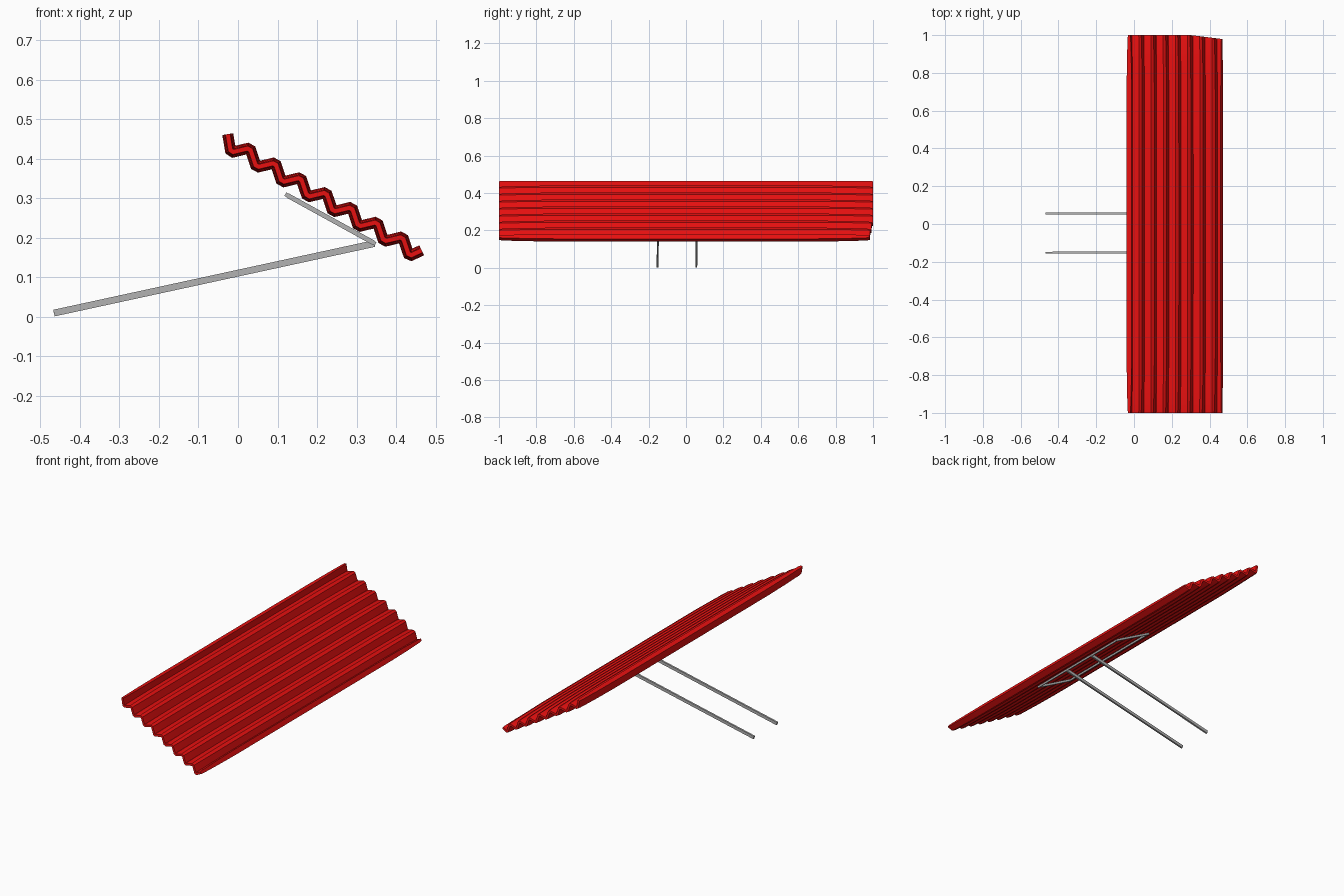
import bpy, bmesh
from mathutils import Vector

if "Cube" in bpy.data.objects:
    bpy.data.objects.remove(bpy.data.objects["Cube"])


def material(name, color):
    m = bpy.data.materials.new(name)
    m.diffuse_color = (*color, 1)
    m.use_nodes = True
    m.node_tree.nodes["Principled BSDF"].inputs["Base Color"].default_value = m.diffuse_color
    return m


RED = material("red_paint", (0.8, 0.005, 0.005))
GREY = material("grey_metal", (0.45, 0.45, 0.45))


def finish(bm, name, mat):
    bmesh.ops.recalc_face_normals(bm, faces=bm.faces)
    me = bpy.data.meshes.new(name)
    bm.to_mesh(me)
    bm.free()
    me.materials.append(mat)
    ob = bpy.data.objects.new(name, me)
    bpy.context.collection.objects.link(ob)
    return ob


# Corrugated sheet: zigzag centre line in x, z with softened corners
zigzag = [Vector((-0.026, 0.462)), Vector((-0.018, 0.4155))]
for k in range(7):
    dx, dz = 0.0645 * k, -0.0375 * k
    zigzag += [Vector((0.030 + dx, 0.427 + dz)), Vector((0.0465 + dx, 0.378 + dz))]
zigzag.append(Vector((0.465, 0.168)))
line = [zigzag[0]]
for a, b, c in zip(zigzag, zigzag[1:], zigzag[2:]):
    line += [b + (a - b).normalized() * 0.006, b + (c - b).normalized() * 0.006]
line.append(zigzag[-1])


def outline(half):
    """Closed outline at a given half thickness, using mitred offsets."""
    upper, lower = [], []
    for i, p in enumerate(line):
        d0 = (p - line[max(i - 1, 0)]).normalized()
        d1 = (line[min(i + 1, len(line) - 1)] - p).normalized()
        t = (d0 + d1).normalized()
        n = Vector((-t.y, t.x))
        ref = d1 if d1.length > 0 else d0
        h = half / max(0.5, t.dot(ref))
        upper.append(p + n * h)
        lower.append(p - n * h)
    return upper, lower


# The slab thins towards both ends
half_stations = [(1.0, 0.006), (0.98, 0.0085), (0.86, 0.0115), (0.7, 0.0138), (0.35, 0.014)]
stations = [(-y, h) for y, h in half_stations] + half_stations[::-1]
bm = bmesh.new()
rings = []
for y, h in stations:
    up, lo = outline(h)
    ring = []
    for p in up + lo[::-1]:
        # far lower corner is slightly trimmed
        trim = 0.02 * max(0, (p.x - 0.3) / 0.16) if y > 0.97 else 0
        ring.append(bm.verts.new((p.x, y - trim, p.y)))
    rings.append(ring)
count = len(rings[0])
for r, s in zip(rings, rings[1:]):
    for i in range(count):
        j = (i + 1) % count
        bm.faces.new((r[i], r[j], s[j], s[i]))
for r in (rings[0], rings[-1]):
    for i in range(count // 2 - 1):
        bm.faces.new((r[i], r[i + 1], r[count - 2 - i], r[count - 1 - i]))
sheet = finish(bm, "corrugated_sheet", RED)
bpy.context.view_layer.objects.active = sheet
sheet.select_set(True)
bpy.ops.object.shade_smooth_by_angle(angle=0.6)
sheet.select_set(False)


def bar(name, a, b, side, deep):
    """Rectangular bar between two points."""
    a, b = Vector(a), Vector(b)
    d = (b - a).normalized()
    ref = Vector((0, 1, 0)) if abs(d.y) < 0.9 else Vector((-0.87, 0, 0.49))
    u = (ref - d * ref.dot(d)).normalized() * side / 2
    v = d.cross(u).normalized() * deep / 2
    bm = bmesh.new()
    ends = [[bm.verts.new(p + u * i + v * j) for i, j in ((-1, -1), (1, -1), (1, 1), (-1, 1))]
            for p in (a, b)]
    bm.faces.new(ends[0])
    bm.faces.new(ends[1])
    for i in range(4):
        j = (i + 1) % 4
        bm.faces.new((ends[0][i], ends[0][j], ends[1][j], ends[1][i]))
    return finish(bm, name, GREY)


# Long support legs
for label, y in (("near", -0.152), ("far", 0.055)):
    bar(label + "_leg", (-0.466, y, 0.009), (0.345, y + 0.002, 0.185), 0.01, 0.017)

# Rectangular frame under the sheet
low, high = (0.343, 0.187), (0.125, 0.307)
for label, y in (("near", -0.385), ("far", 0.265)):
    bar(label + "_frame_side", (low[0], y, low[1]), (high[0], y, high[1]), 0.01, 0.012)
for label, (x, z) in (("lower", low), ("upper", high)):
    bar(label + "_frame_rail", (x, -0.39, z), (x, 0.27, z), 0.012, 0.01)
